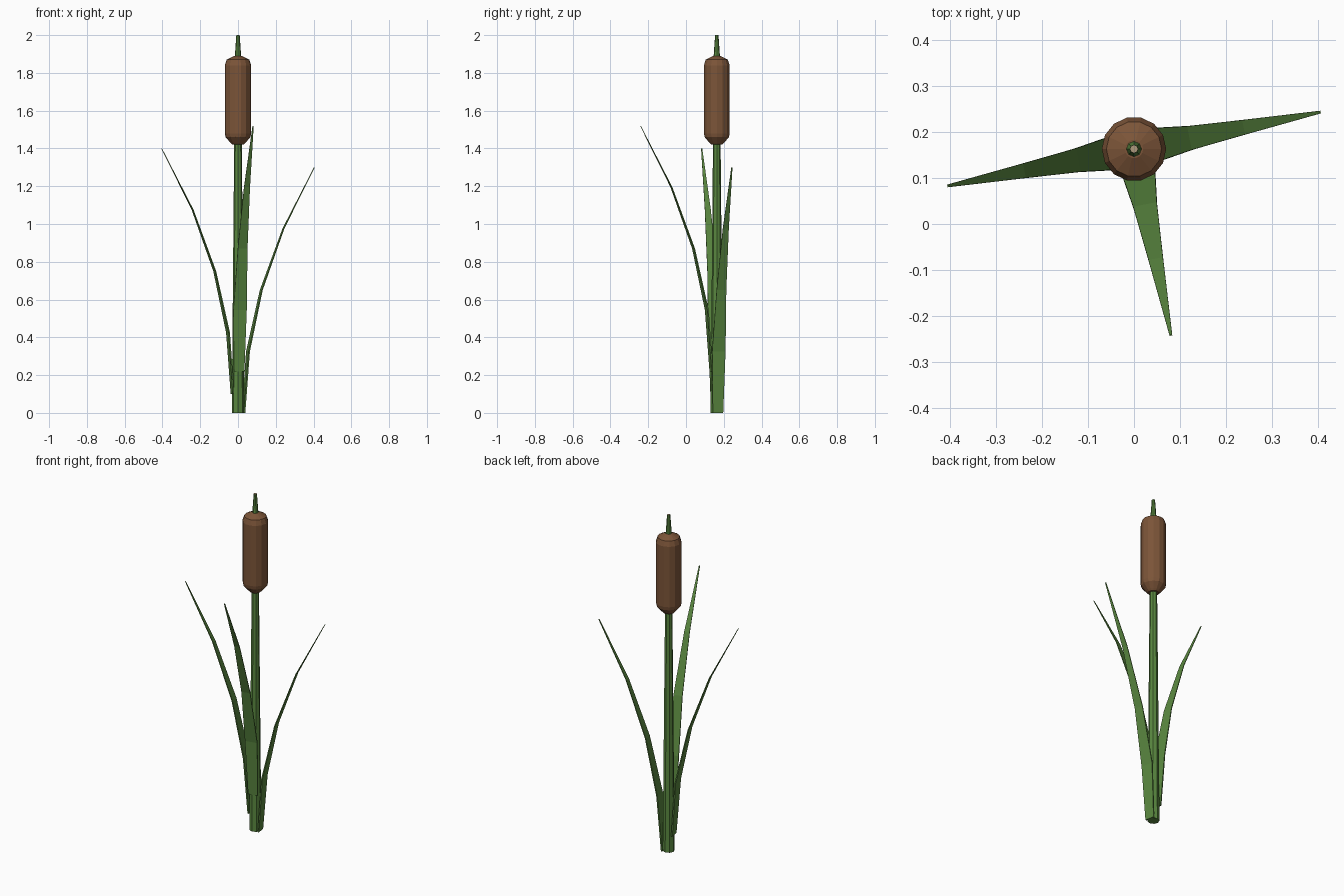
import bpy, bmesh, math

if "Cube" in bpy.data.objects:
    bpy.data.objects.remove(bpy.data.objects["Cube"])

CX, CY = 0.0, 0.163   # stem axis


def material(name, rgb):
    m = bpy.data.materials.new(name)
    m.diffuse_color = (*rgb, 1)
    m.use_nodes = True
    m.node_tree.nodes["Principled BSDF"].inputs["Base Color"].default_value = m.diffuse_color
    return m


GREEN = material("leaf_green", (0.10, 0.24, 0.05))
BROWN = material("seed_brown", (0.20, 0.09, 0.04))
PITH = material("pale_pith", (0.42, 0.32, 0.20))


def loft(name, rings, mat, cap_mat=None):
    """Skin a list of equal-length point rings and close both ends."""
    bm = bmesh.new()
    loops = [[bm.verts.new(p) for p in ring] for ring in rings]
    n = len(loops[0])
    for a, b in zip(loops, loops[1:]):
        for i in range(n):
            j = (i + 1) % n
            bm.faces.new((a[i], a[j], b[j], b[i]))
    bm.faces.new(loops[0][::-1])
    top = bm.faces.new(loops[-1])
    if cap_mat:
        top.material_index = 1
    bmesh.ops.recalc_face_normals(bm, faces=bm.faces)
    mesh = bpy.data.meshes.new(name)
    bm.to_mesh(mesh)
    bm.free()
    mesh.materials.append(mat)
    if cap_mat:
        mesh.materials.append(cap_mat)
    ob = bpy.data.objects.new(name, mesh)
    bpy.context.collection.objects.link(ob)
    return ob


def turned(name, profile, sides, mat, cap_mat=None):
    """Revolve (radius, z) points about the stem axis."""
    step = math.tau / sides
    rings = [[(CX + r * math.cos(i * step), CY + r * math.sin(i * step), z)
              for i in range(sides)] for r, z in profile]
    return loft(name, rings, mat, cap_mat)


def blade(name, angle, base_z):
    """Thin tapering leaf that arches outward quadratically."""
    c, s = math.cos(math.radians(angle)), math.sin(math.radians(angle))
    half_widths = (0.028, 0.036, 0.026, 0.016, 0.003)
    rings = []
    for k, w in enumerate(half_widths):
        t = k / 4
        r, z = 0.03 + 0.382 * t * t, base_z + 1.3 * t
        h = 0.004 - 0.0025 * t
        rings.append([(CX + (r + a) * c - b * s, CY + (r + a) * s + b * c, z)
                      for a, b in ((-h, -w), (h, -w), (h, w), (-h, w))])
    return loft(name, rings, GREEN)


# Stem, seed head and spike
turned("stem", [(0.033, 0), (0.02, 1.45)], 8, GREEN)
turned("seed_head", [(0.030, 1.42), (0.040, 1.43), (0.066, 1.46), (0.070, 1.48),
                     (0.070, 1.84), (0.060, 1.87), (0.020, 1.89)], 14, BROWN)
turned("spike", [(0.018, 1.87), (0.009, 2.0)], 8, GREEN, PITH)

# Leaves at quarter turns, each starting higher up the stem
for i, (angle, z) in enumerate(((11.2, 0.0), (191.2, 0.1), (281.2, 0.22))):
    blade(f"leaf_{i + 1}", angle, z)
